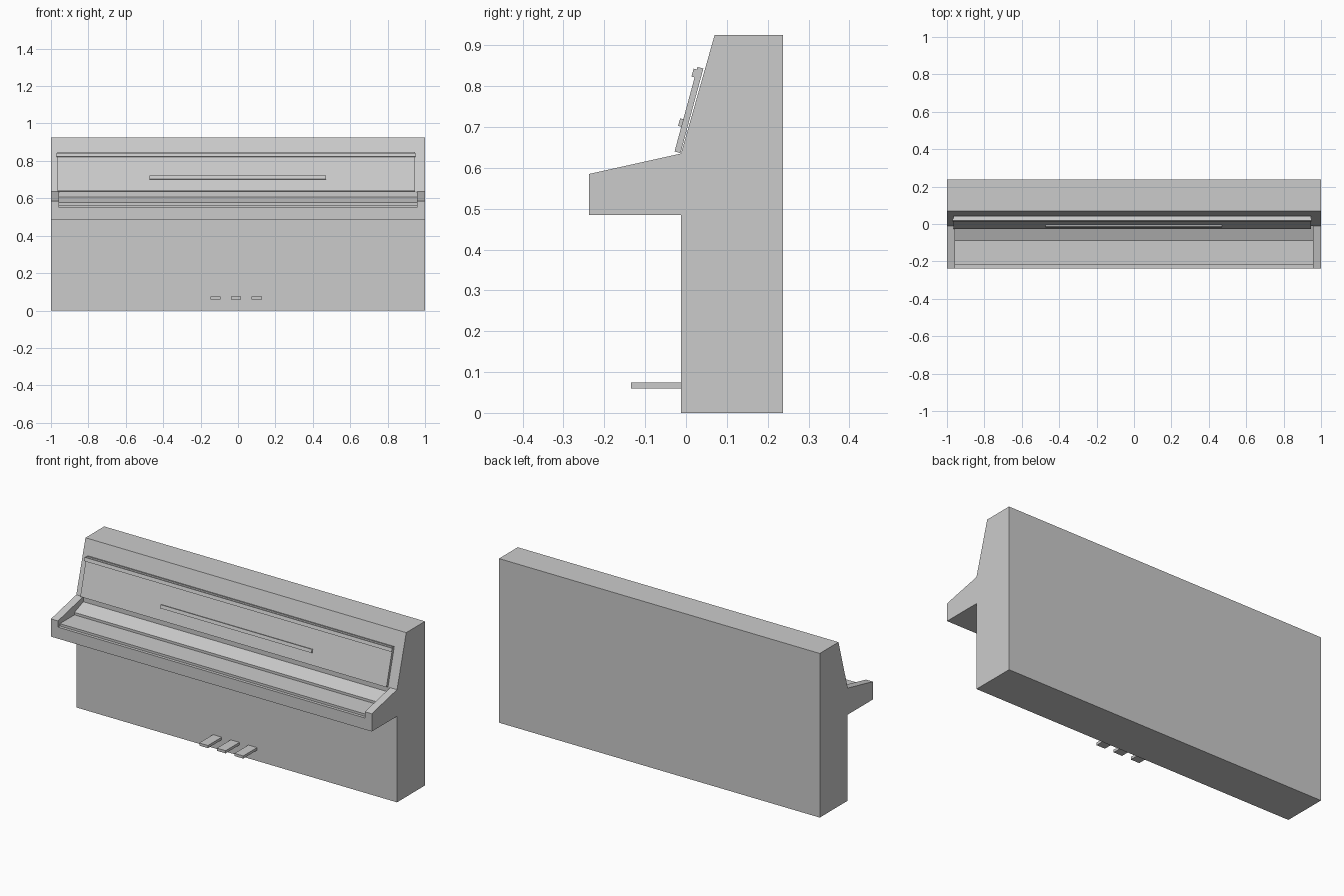
import bpy
import bmesh
from mathutils import Vector

cube = bpy.data.objects.get("Cube")
if cube:
    bpy.data.objects.remove(cube, do_unlink=True)

grey = bpy.data.materials.new("plain_grey")
grey.use_nodes = True
grey.diffuse_color = (0.6, 0.6, 0.6, 1)
grey.node_tree.nodes["Principled BSDF"].inputs["Base Color"].default_value = (0.6, 0.6, 0.6, 1)


def extrude_profile(name, profile, x0, x1):
    """Extrude a side profile of (y, z) points from x0 to x1."""
    bm = bmesh.new()
    face = bm.faces.new([bm.verts.new((x0, y, z)) for y, z in profile])
    out = bmesh.ops.extrude_face_region(bm, geom=[face])
    moved = [v for v in out["geom"] if isinstance(v, bmesh.types.BMVert)]
    bmesh.ops.translate(bm, verts=moved, vec=(x1 - x0, 0, 0))
    bmesh.ops.recalc_face_normals(bm, faces=bm.faces[:])
    mesh = bpy.data.meshes.new(name)
    bm.to_mesh(mesh)
    bm.free()
    mesh.materials.append(grey)
    obj = bpy.data.objects.new(name, mesh)
    bpy.context.scene.collection.objects.link(obj)
    return obj


# Case: full-width silhouette with a keyboard recess cut between the cheeks
case = extrude_profile("case", [
    (-0.012, 0), (0.237, 0), (0.237, 0.925), (0.07, 0.925),
    (-0.012, 0.635), (-0.237, 0.585), (-0.237, 0.485), (-0.012, 0.485)], -1, 1)
recess = extrude_profile("recess_cutter", [
    (-0.011, 0.607), (-0.09, 0.577), (-0.09, 0.563), (-0.22, 0.563),
    (-0.22, 0.55), (-0.3, 0.55), (-0.3, 0.66), (-0.011, 0.66)], -0.957, 0.957)
recess.hide_render = True
cut = case.modifiers.new("recess", 'BOOLEAN')
cut.operation = 'DIFFERENCE'
cut.solver = 'EXACT'
cut.object = recess
bpy.context.view_layer.objects.active = case
bpy.ops.object.modifier_apply(modifier=cut.name)
bpy.data.objects.remove(recess, do_unlink=True)

# Leaning front panel, with strips that follow its slope
foot = Vector((-0.028, 0.64))
up = (Vector((0.028, 0.847)) - foot).normalized()
back = Vector((up.y, -up.x))


def leaning_strip(name, low, high, front, rear, x0, x1):
    """Box measured along the panel slope (low, high) and through it (front, rear)."""
    corners = [(low, front), (high, front), (high, rear), (low, rear)]
    return extrude_profile(name, [tuple(foot + up * a + back * b) for a, b in corners], x0, x1)


leaning_strip("front_panel", 0, 0.2145, 0, 0.015, -0.964, 0.945)
leaning_strip("top_rail", 0.188, 0.208, -0.008, 0.002, -0.97, 0.948)
leaning_strip("music_ledge", 0.063, 0.082, -0.008, 0.002, -0.473, 0.471)

# Pedals
for side, x in (("right", -0.12), ("middle", -0.01), ("left", 0.10)):
    extrude_profile("pedal_" + side, [
        (-0.135, 0.06), (-0.005, 0.06), (-0.005, 0.075), (-0.135, 0.075)],
        x - 0.027, x + 0.027)
